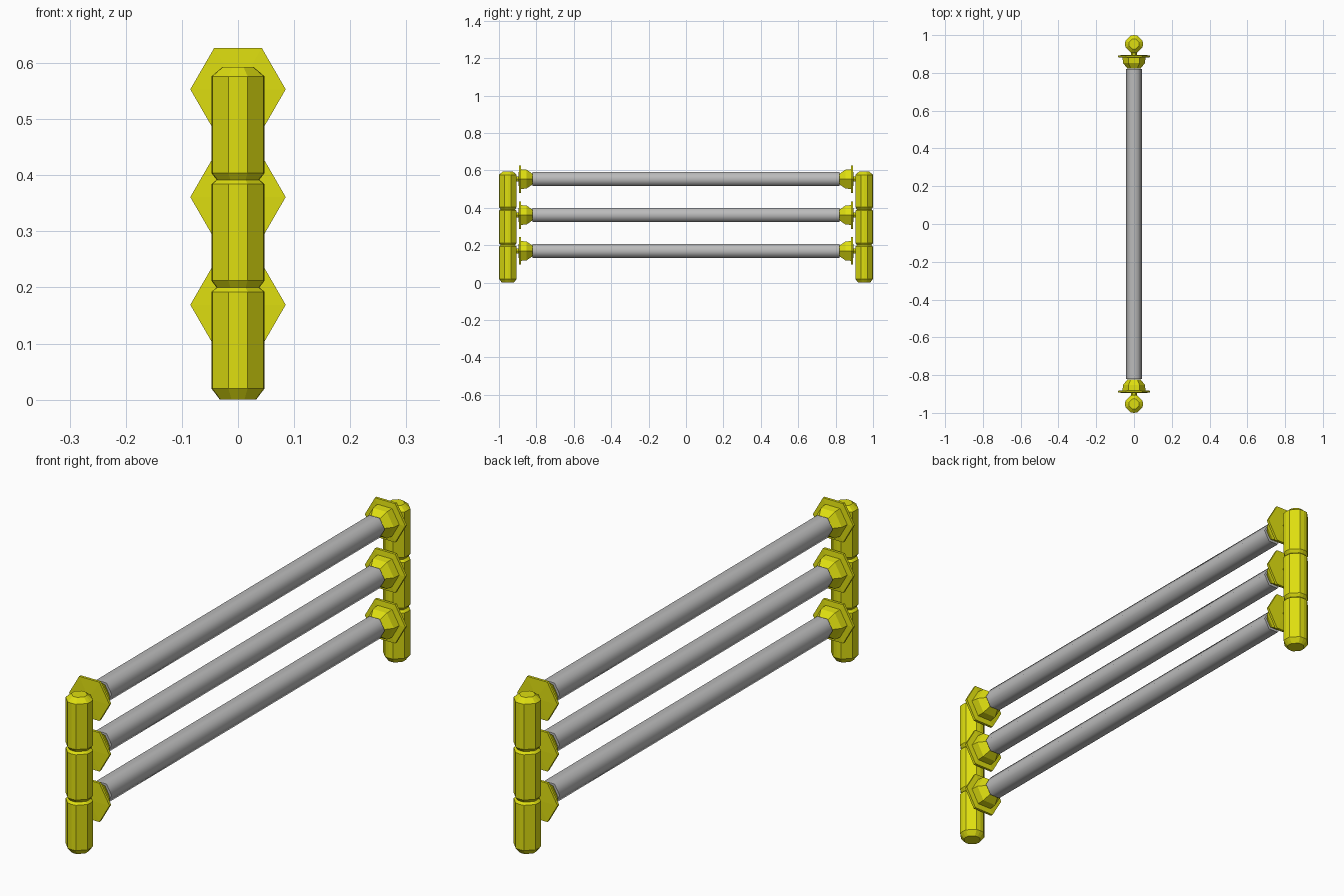
import bpy, bmesh, math

if "Cube" in bpy.data.objects:
    bpy.data.objects.remove(bpy.data.objects["Cube"])


def material(name, colour):
    m = bpy.data.materials.new(name)
    m.diffuse_color = (*colour, 1)
    m.use_nodes = True
    m.node_tree.nodes["Principled BSDF"].inputs["Base Color"].default_value = m.diffuse_color
    return m


yellow = material("yellow", (0.73, 0.73, 0.005))
grey = material("grey", (0.5, 0.5, 0.5))


def make_object(name, rings, mat):
    """Skin a list of equal-length vertex rings and cap both ends."""
    bm = bmesh.new()
    loops = [[bm.verts.new(p) for p in ring] for ring in rings]
    n = len(loops[0])
    for a, b in zip(loops, loops[1:]):
        for i in range(n):
            j = (i + 1) % n
            bm.faces.new((a[i], a[j], b[j], b[i]))
    bm.faces.new(loops[0])
    bm.faces.new(loops[-1])
    bmesh.ops.recalc_face_normals(bm, faces=bm.faces[:])
    mesh = bpy.data.meshes.new(name)
    bm.to_mesh(mesh)
    bm.free()
    mesh.materials.append(mat)
    ob = bpy.data.objects.new(name, mesh)
    bpy.context.collection.objects.link(ob)
    return ob


def hex_ring(r, y, z):
    return [(r * math.cos(k * math.pi / 3), y, z + r * math.sin(k * math.pi / 3))
            for k in range(6)]


# post section: octagon with a slight ridge along the four main sides
quarter = [(0.017, -0.0455), (0.0455, -0.017), (0.0475, 0)]
section = []
for q in range(4):
    c, s = round(math.cos(q * math.pi / 2)), round(math.sin(q * math.pi / 2))
    section += [(x * c - y * s, x * s + y * c) for x, y in quarter]

PITCH = 0.192
for level in range(3):
    z0 = level * PITCH
    zc = z0 + 0.169
    for side, label in ((-1, "front"), (1, "back")):
        # chamfered post block
        rings = [[(x * k, side * 0.9525 + y * k, z0 + h) for x, y in section]
                 for h, k in ((0, 0.68), (0.02, 1), (0.192, 1), (0.209, 0.58))]
        make_object(f"{label}_post_block_{level + 1}", rings, yellow)
        # hexagonal cup: stem, flange and dome in one profile
        profile = [(0.015, 0.92), (0.015, 0.895), (0.085, 0.893), (0.085, 0.883),
                   (0.061, 0.881), (0.058, 0.852), (0.034, 0.822)]
        make_object(f"{label}_cup_{level + 1}",
                    [hex_ring(r, side * y, zc) for r, y in profile], yellow)
    # smooth-shaded rail
    rail = make_object(f"rail_{level + 1}",
                       [hex_ring(0.043, y, zc) for y in (-0.82, 0.82)], grey)
    bpy.ops.object.select_all(action='DESELECT')
    rail.select_set(True)
    bpy.context.view_layer.objects.active = rail
    bpy.ops.object.shade_smooth_by_angle(angle=math.radians(65))
